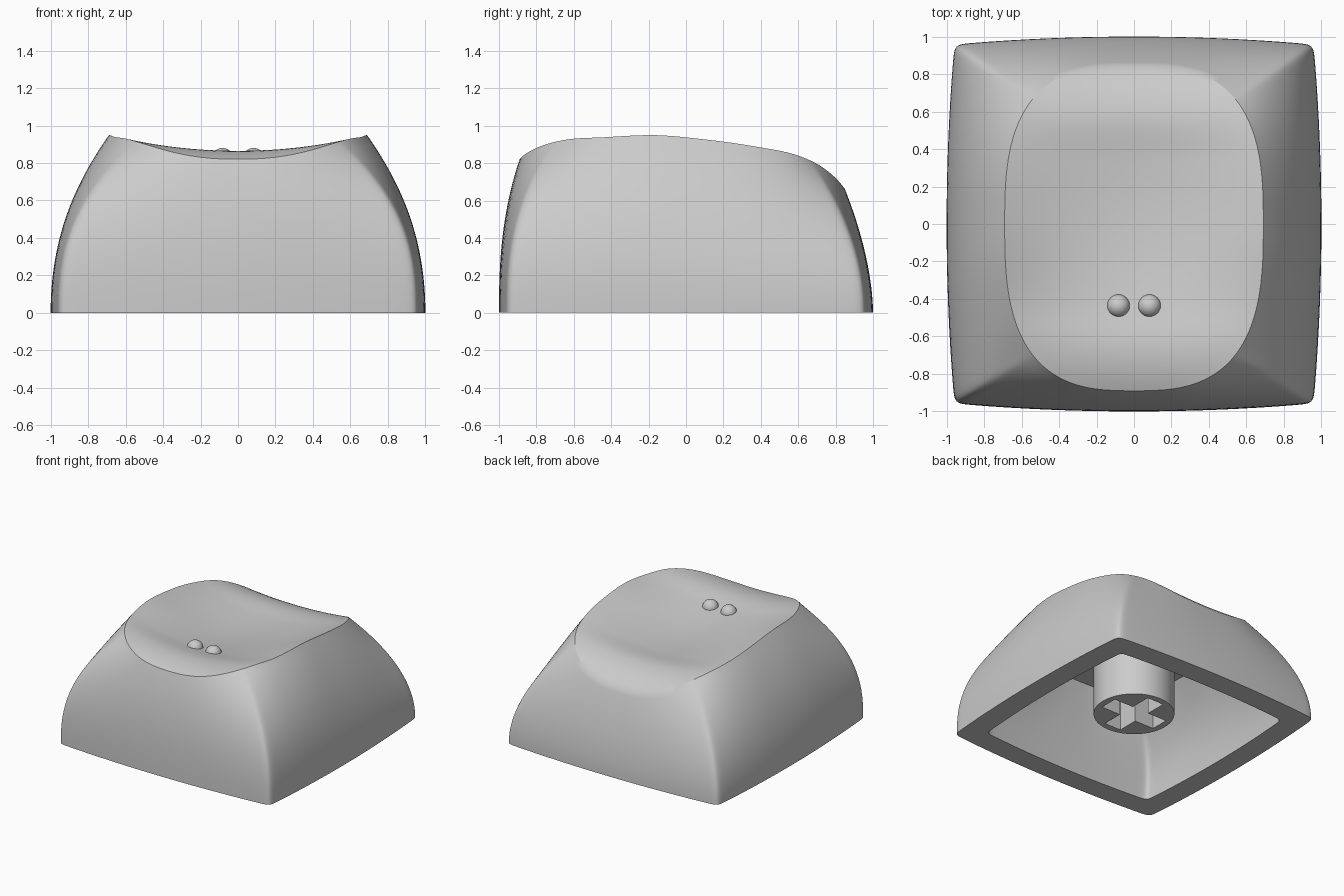
import bpy, bmesh, math
from mathutils import Vector

cube = bpy.data.objects.get("Cube")
if cube:
    bpy.data.objects.remove(cube, do_unlink=True)

# Single plastic colour
grey = bpy.data.materials.new("grey_plastic")
grey.use_nodes = True
grey.diffuse_color = (0.6, 0.6, 0.6, 1)
grey.node_tree.nodes["Principled BSDF"].inputs["Base Color"].default_value = grey.diffuse_color

SEGMENTS, WALL_RINGS, TOP_RINGS = 160, 20, 24
CEILING = 0.69

# Dish along the depth: y, height on the centre line, sideways curl
DISH = [(-0.95, 0.785, 0.17), (-0.89, 0.82, 0.17), (-0.8, 0.849, 0.17), (-0.7, 0.864, 0.17),
        (-0.6, 0.86, 0.195), (-0.43, 0.826, 0.26), (-0.15, 0.79, 0.336), (0.1, 0.777, 0.315),
        (0.35, 0.782, 0.245), (0.56, 0.795, 0.155), (0.7, 0.762, 0.13), (0.8, 0.705, 0.12),
        (0.85, 0.66, 0.1), (0.92, 0.59, 0.1)]


def slope(i, k):
    a, b = DISH[max(i - 1, 0)], DISH[min(i + 1, len(DISH) - 1)]
    return (b[k] - a[k]) / (b[0] - a[0])


def dish_height(x, y):
    """Smooth height of the scooped top at x, y."""
    i = 0
    while i < len(DISH) - 2 and y > DISH[i + 1][0]:
        i += 1
    a, b = DISH[i], DISH[i + 1]
    w = b[0] - a[0]
    t = (y - a[0]) / w
    f, g = [(2*t**3 - 3*t*t + 1) * a[k] + (t**3 - 2*t*t + t) * w * slope(i, k)
            + (3*t*t - 2*t**3) * b[k] + (t**3 - t*t) * w * slope(i + 1, k) for k in (1, 2)]
    return f + g * x * x


def rounded(angle, power):
    c, s = math.cos(angle), math.sin(angle)
    r = (abs(c) ** power + abs(s) ** power) ** (-1 / power)
    return r * c, r * s


def wall_point(angle, t):
    """Point on the outer wall, t = 0 at the base and 1 at the rim."""
    u, v = rounded(angle, 50)
    bx, by = u * (1 - 0.042 * v * v), v * (1 - 0.042 * u * u)
    u, v = rounded(angle, 2.85)
    rx, ry = u * 0.69, v * (0.85 if v > 0 else 0.89)
    # Walls bulge most at the front, least at the back
    s = math.sin(angle)
    power = 2.1 + 0.4 * max(0, -s) - 0.35 * max(0, s) + 0.1 * math.sin(2 * angle) ** 2
    h = t ** power
    return Vector((bx + (rx - bx) * h, by + (ry - by) * h, t * dish_height(rx, ry)))


def top_point(angle, s):
    p = wall_point(angle, 1)
    return Vector((p.x * s, p.y * s, dish_height(p.x * s, p.y * s)))


def cavity_point(angle, t):
    """Point on the inner wall, which ends at a level ceiling."""
    p = wall_point(angle, t)
    return Vector((p.x * 0.82, p.y * (0.82 - 0.08 * t), t * CEILING))


def finish(obj, angle=30):
    obj.data.materials.clear()
    obj.data.materials.append(grey)
    bpy.ops.object.select_all(action='DESELECT')
    obj.select_set(True)
    bpy.context.view_layer.objects.active = obj
    bpy.ops.object.shade_smooth_by_angle(angle=math.radians(angle))


def bridge(bm, low, high):
    for i in range(SEGMENTS):
        j = (i + 1) % SEGMENTS
        bm.faces.new((low[i], low[j], high[j], high[i]))


def skin(bm, rings):
    """Join rings of points into a skin and return the vertex loops."""
    loops = [[bm.verts.new(p) for p in ring] for ring in rings]
    for low, high in zip(loops, loops[1:]):
        bridge(bm, low, high)
    bm.faces.new(loops[-1])
    return loops


# Cap shell: outer wall with dish, cavity, and the flat bottom edge between them
bm = bmesh.new()
# Angles crowd towards the four corners
even = [math.tau * i / SEGMENTS for i in range(SEGMENTS)]
angles = [a + 0.225 * math.sin(4 * a) for a in even]
steps = [r / WALL_RINGS for r in range(WALL_RINGS + 1)]
outside = [[wall_point(a, t) for a in angles] for t in steps]
outside += [[top_point(a, 1 - r / TOP_RINGS) for a in angles] for r in range(1, TOP_RINGS)]
inside = [[cavity_point(a, t) for a in angles] for t in steps]
bridge(bm, skin(bm, outside)[0], skin(bm, inside)[0])
bmesh.ops.recalc_face_normals(bm, faces=bm.faces)
mesh = bpy.data.meshes.new("cap_shell")
bm.to_mesh(mesh)
bm.free()
shell = bpy.data.objects.new("cap_shell", mesh)
bpy.context.collection.objects.link(shell)
finish(shell)

# Two half-sunk locating bumps
for name, x in (("left_bump", 0.083), ("right_bump", -0.083)):
    bpy.ops.mesh.primitive_uv_sphere_add(segments=32, ring_count=16, radius=0.061,
                                         location=(x, -0.437, dish_height(x, -0.437) - 0.01))
    bpy.context.object.name = name
    finish(bpy.context.object, 60)

# Stem with a cross-shaped socket
STEM_BOTTOM, STEM_TOP, SOCKET_DEPTH = 0.11, 0.72, 0.42
bpy.ops.mesh.primitive_cylinder_add(vertices=64, radius=0.304, depth=STEM_TOP - STEM_BOTTOM,
                                    location=(0, 0, (STEM_TOP + STEM_BOTTOM) / 2))
stem = bpy.context.object
stem.name = "stem"
for sx, sy in ((0.5, 0.15), (0.15, 0.5)):
    bpy.ops.mesh.primitive_cube_add(size=1, location=(0, 0, STEM_BOTTOM))
    cutter = bpy.context.object
    cutter.name = "socket_cutter"
    cutter.hide_render = True
    cutter.scale = (sx, sy, 2 * SOCKET_DEPTH)
    bpy.context.view_layer.update()
    mod = stem.modifiers.new("socket", 'BOOLEAN')
    mod.operation = 'DIFFERENCE'
    mod.solver = 'EXACT'
    mod.object = cutter
    bpy.context.view_layer.objects.active = stem
    bpy.ops.object.modifier_apply(modifier=mod.name)
    bpy.data.objects.remove(cutter, do_unlink=True)
finish(stem)
